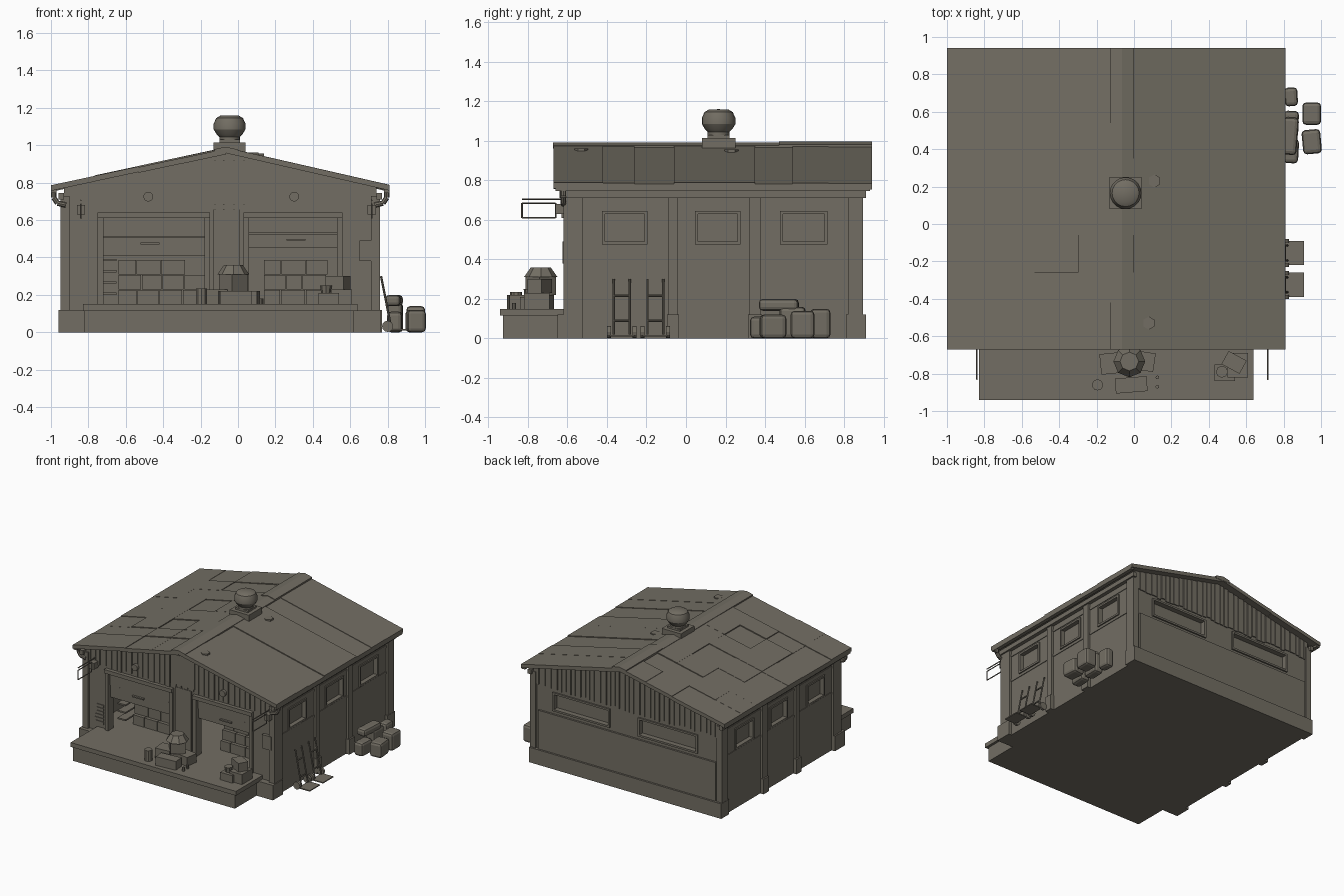
import bpy, bmesh, math, random
from mathutils import Matrix, Vector

random.seed(4)
cube = bpy.data.objects.get("Cube")
if cube:
    bpy.data.objects.remove(cube)

material = bpy.data.materials.new("weathered_grey_brown")
material.use_nodes = True
COLOUR = (0.17, 0.155, 0.125, 1)
material.diffuse_color = COLOUR
material.node_tree.nodes["Principled BSDF"].inputs["Base Color"].default_value = COLOUR

# Main dimensions
CX, HALF = -0.095, 0.835
FRONT, BACK = -0.6, 0.88
RIDGE_X, RIDGE_Z, EAVE_Z = -0.065, 0.985, 0.785
ROOF_ENDS = (-1.0, 0.81)
FLOOR = 0.15
DOORS = ((-0.72, -0.18, 0.41), (0.06, 0.53, 0.45))
DOOR_TOP = 0.61
SIDE_WINDOWS = ((-0.41, -0.21), (0.06, 0.26), (0.49, 0.7))
BACK_WINDOWS = ((-0.71, -0.21), (0.07, 0.55))
WIN_LOW, WIN_HIGH = 0.49, 0.63


def finish(name, bm):
    bmesh.ops.recalc_face_normals(bm, faces=bm.faces)
    mesh = bpy.data.meshes.new(name)
    bm.to_mesh(mesh)
    bm.free()
    mesh.materials.append(material)
    obj = bpy.data.objects.new(name, mesh)
    bpy.context.scene.collection.objects.link(obj)
    return obj


def add_box(bm, x0, x1, y0, y1, z0, z1, turn=0):
    centre = Vector((x0 + x1, y0 + y1, z0 + z1)) / 2
    size = (abs(x1 - x0), abs(y1 - y0), abs(z1 - z0), 1)
    matrix = Matrix.Translation(centre) @ Matrix.Rotation(turn, 4, 'Z') @ Matrix.Diagonal(size)
    bmesh.ops.create_cube(bm, size=1, matrix=matrix)


def boxes(name, *items):
    bm = bmesh.new()
    for item in items:
        add_box(bm, *item)
    return finish(name, bm)


def add_prism(bm, outline, y0, y1):
    """Extrude an x-z outline along y."""
    face = bm.faces.new([bm.verts.new((x, y0, z)) for x, z in outline])
    extruded = bmesh.ops.extrude_face_region(bm, geom=[face])["geom"]
    verts = [v for v in extruded if isinstance(v, bmesh.types.BMVert)]
    bmesh.ops.translate(bm, verts=verts, vec=(0, y1 - y0, 0))


def add_rod(bm, a, b, radius, top=None, sides=8):
    a, b = Vector(a), Vector(b)
    spin = (b - a).to_track_quat('Z', 'Y').to_matrix().to_4x4()
    bmesh.ops.create_cone(bm, cap_ends=True, segments=sides, radius1=radius,
                          radius2=radius if top is None else top, depth=(b - a).length,
                          matrix=Matrix.Translation((a + b) / 2) @ spin)


def rods(name, radius, *pairs):
    bm = bmesh.new()
    for a, b in pairs:
        add_rod(bm, a, b, radius)
    return finish(name, bm)


def roof_z(x):
    end = ROOF_ENDS[x > RIDGE_X]
    return RIDGE_Z + (EAVE_Z - RIDGE_Z) * (x - RIDGE_X) / (end - RIDGE_X)


def frame(a0, a1, z0, z1, w, place):
    """Four bars around an opening; place maps (a, b, z, z) to a box."""
    return [place(a0 - w, a0, z0 - w, z1 + w), place(a1, a1 + w, z0 - w, z1 + w),
            place(a0, a1, z1, z1 + w), place(a0, a1, z0 - w, z0)]


# Gabled shell, hollowed, with door openings and window recesses
left_x, right_x = CX - HALF, CX + HALF
bm = bmesh.new()
add_prism(bm, [(left_x, 0), (right_x, 0), (right_x, roof_z(right_x) - 0.02),
               (RIDGE_X, RIDGE_Z - 0.02), (left_x, roof_z(left_x) - 0.02)], FRONT, BACK)
shell = finish("walls", bm)
bm = bmesh.new()
add_box(bm, left_x + 0.06, right_x - 0.06, FRONT + 0.05, BACK - 0.06, FLOOR, 0.7)
rooms = finish("room_cutter", bm)
bm = bmesh.new()
for x0, x1, _ in DOORS:
    add_box(bm, x0, x1, FRONT - 0.1, FRONT + 0.1, FLOOR, DOOR_TOP)
for y0, y1 in SIDE_WINDOWS:
    for wall in (left_x, right_x):
        add_box(bm, wall - 0.025, wall + 0.025, y0, y1, WIN_LOW, WIN_HIGH)
for x0, x1 in BACK_WINDOWS:
    add_box(bm, x0, x1, BACK - 0.03, BACK + 0.1, 0.47, 0.59)
openings = finish("opening_cutter", bm)
bpy.context.view_layer.objects.active = shell
for cutter in (rooms, openings):
    mod = shell.modifiers.new("cut", 'BOOLEAN')
    mod.operation, mod.solver, mod.object = 'DIFFERENCE', 'EXACT', cutter
    bpy.ops.object.modifier_apply(modifier=mod.name)
    bpy.data.objects.remove(cutter)

# Loading platform and plinths
boxes("platform", (-0.82, 0.62, -0.925, FRONT, 0, 0.12), (-0.83, 0.64, -0.94, FRONT, 0.115, FLOOR))
boxes("front_plinths", (-0.96, -0.82, -0.65, -0.52, 0, 0.12), (0.62, 0.765, -0.65, -0.52, 0, 0.12))
boxes("back_plinth", (left_x - 0.02, right_x + 0.02, 0.81, 0.91, 0, 0.12))
boxes("back_panel", (left_x + 0.04, right_x - 0.05, BACK, 0.895, 0.12, 0.43))

# Side pilasters, beams, siding and windows
for label, s, wall in (("right", -1, left_x), ("left", 1, right_x)):
    posts = ((FRONT - 0.02, -0.52), (-0.09, -0.04), (0.32, 0.38), (0.82, 0.895))
    boxes(label + "_pilasters", *[(wall - s * 0.03, wall + s * 0.018, a, b, 0, 0.73) for a, b in posts])
    boxes(label + "_pilaster_feet",
          *[(wall, wall + s * 0.03, a - 0.005, b + 0.005, 0, 0.12) for a, b in posts[1:3]])
    boxes(label + "_eave_beam", (wall, wall + s * 0.03, FRONT - 0.04, 0.91, 0.71, 0.745))
    boxes(label + "_siding", *[(wall, wall + s * 0.005, FRONT, BACK, z, z + 0.02) for z in (0.45, 0.66)])
    bars = []
    for y0, y1 in SIDE_WINDOWS:
        bars += frame(y0, y1, WIN_LOW, WIN_HIGH, 0.015,
                      lambda a, b, z0, z1: (wall - s * 0.01, wall + s * 0.01, a, b, z0, z1))
    boxes(label + "_window_frames", *bars)

bars = []
for x0, x1 in BACK_WINDOWS:
    bars += frame(x0, x1, 0.47, 0.59, 0.015, lambda a, b, z0, z1: (a, b, BACK - 0.01, BACK + 0.012, z0, z1))
boxes("back_window_frames", *bars)

# Vertical planks on both gables, corner posts
for name, y0, y1, low in (("front_planks", FRONT - 0.008, FRONT, 0.65), ("back_planks", BACK, BACK + 0.008, 0.63)):
    bm = bmesh.new()
    x = left_x + 0.01
    while x < right_x - 0.03:
        w = random.uniform(0.03, 0.05)
        z = min(roof_z(x), roof_z(x + w)) - 0.025
        add_box(bm, x, x + w, y0, y1, low + random.uniform(-0.01, 0.01), z)
        x += w + 0.006
    finish(name, bm)
boxes("gable_panel", (-0.17, 0.045, FRONT - 0.015, FRONT, 0.68, 0.92))
boxes("centre_pier", (-0.13, 0.01, FRONT - 0.012, FRONT, FLOOR, 0.66))
boxes("wall_bricks", *[(-0.85 + random.uniform(0, 0.02), -0.77, FRONT - 0.006, FRONT, 0.18 + i * 0.027, 0.2 + i * 0.027)
                       for i in range(6)])

# Doorways: posts, lintels and half-raised doors
for i, (x0, x1, low) in enumerate(DOORS):
    boxes(f"doorway_{i}", (x0 - 0.03, x0, FRONT - 0.02, FRONT + 0.04, FLOOR, DOOR_TOP),
          (x1, x1 + 0.03, FRONT - 0.02, FRONT + 0.04, FLOOR, DOOR_TOP),
          (x0 - 0.03, x1 + 0.03, FRONT - 0.03, FRONT + 0.04, DOOR_TOP, DOOR_TOP + 0.03))
    half = (low + DOOR_TOP) / 2
    boxes(f"raised_door_{i}", (x0, x1, FRONT + 0.005, FRONT + 0.025, half, DOOR_TOP),
          (x0, x1, FRONT + 0.012, FRONT + 0.03, low, half - 0.004),
          (x0 + 0.2, x0 + 0.3, FRONT - 0.005, FRONT + 0.02, half - 0.04, half - 0.03))

# Stored goods and shelves seen through the doors
bm = bmesh.new()
for x0, x1, _ in DOORS:
    for row in range(3):
        x = x0 + 0.08
        while x < x1 - 0.1:
            w = random.uniform(0.08, 0.13)
            add_box(bm, x, x + w, -0.42 + row * 0.02, -0.25, FLOOR + row * 0.08, FLOOR + row * 0.08 + 0.076)
            x += w + 0.005
finish("stored_crates", bm)
boxes("shelves", *[(-0.72, -0.65, -0.5, -0.2, z, z + 0.012) for z in (0.2, 0.26, 0.32, 0.38)])

# Roof sheets: small uneven patches on one slope, long strips on the other
SEAMS = (-0.67, -0.42, -0.26, -0.06, 0.13, 0.35, 0.54, 0.72, 0.94)
for name, end, parts in (("right_roof", ROOF_ENDS[0], 4), ("left_roof", ROOF_ENDS[1], 1)):
    bm = bmesh.new()
    for y0, y1 in zip(SEAMS, SEAMS[1:]):
        for k in range(parts):
            a, b = [RIDGE_X + (end - RIDGE_X) * j / parts for j in (k, k + 1)]
            lift = random.uniform(-0.004, 0.005)
            za, zb = roof_z(a) + lift, roof_z(b) + lift
            add_prism(bm, [(a, za), (b, zb), (b, zb - 0.03), (a, za - 0.03)], y0, y1)
    finish(name, bm)
for name, y0, y1, rise in (("back_ridge_cap", 0.47, 0.942, 0.012), ("front_ridge_cap", -0.672, 0.47, 0.007)):
    bm = bmesh.new()
    a, b = -0.125, 0.0
    add_prism(bm, [(a, roof_z(a) - 0.01), (a, roof_z(a) + rise), (RIDGE_X, RIDGE_Z + rise),
                   (b, roof_z(b) + rise), (b, roof_z(b) - 0.01)], y0, y1)
    finish(name, bm)
bm = bmesh.new()
for x, y in ((0.11, 0.23), (0.08, -0.53)):
    add_rod(bm, (x, y, roof_z(x) - 0.01), (x, y, roof_z(x) + 0.01), 0.035, sides=6)
finish("roof_patches", bm)

# Gutters and downpipe elbows
for s, end, wall in ((-1, ROOF_ENDS[0], left_x), (1, ROOF_ENDS[1], right_x)):
    x = end - s * 0.015
    boxes("gutter", (end, end - s * 0.03, -0.66, 0.93, 0.745, 0.775))
    path = [(x, -0.62, 0.75), (x, -0.62, 0.72), (x - s * 0.02, -0.62, 0.69), (wall - s * 0.01, -0.62, 0.68)]
    rods("downpipe_elbow", 0.014, *zip(path, path[1:]))

# Chimney with a rounded cowl
boxes("chimney_base", (-0.13, 0.04, 0.08, 0.25, 0.93, 1.015), (-0.1, 0.01, 0.11, 0.22, 1.0, 1.03))
bm = bmesh.new()
profile = ((0, 1.02), (0.055, 1.02), (0.055, 1.045), (0.07, 1.06), (0.085, 1.085), (0.085, 1.115),
           (0.072, 1.145), (0.05, 1.158), (0, 1.16))
verts = [bm.verts.new((r, 0, z)) for r, z in profile]
edges = [bm.edges.new(pair) for pair in zip(verts, verts[1:])]
bmesh.ops.spin(bm, geom=verts + edges, cent=(0, 0, 0), axis=(0, 0, 1), angle=math.tau, steps=20)
bmesh.ops.remove_doubles(bm, verts=bm.verts, dist=0.0005)
cowl = finish("chimney_cowl", bm)
cowl.location = (-0.045, 0.165, 0)
bpy.ops.object.select_all(action='DESELECT')
cowl.select_set(True)
bpy.context.view_layer.objects.active = cowl
bpy.ops.object.shade_smooth_by_angle()

# Front fittings: round vents, lamps, notice box, hanging frames
bm = bmesh.new()
for x in (-0.48, 0.3):
    add_rod(bm, (x, FRONT, 0.725), (x, FRONT - 0.03, 0.725), 0.026, sides=12)
finish("gable_vents", bm)
for x in (-0.84, 0.715):
    boxes("wall_lamp", (x - 0.022, x + 0.022, -0.66, FRONT, 0.63, 0.68))
    corners = [(x, y, z) for y, z in ((-0.66, 0.61), (-0.83, 0.61), (-0.83, 0.685), (-0.66, 0.685))]
    rods("hanging_frame", 0.004, *zip(corners, corners[1:] + corners[:1]),
         ((x, FRONT, 0.705), (x, -0.83, 0.705)))
boxes("notice_box", (0.65, 0.73, FRONT - 0.025, FRONT, 0.38, 0.49))

# Goods on the platform
boxes("centre_crates", (-0.18, -0.06, -0.8, -0.69, FLOOR, 0.23, 0.1), (-0.05, 0.11, -0.78, -0.68, FLOOR, 0.22, -0.15),
      (-0.08, 0.03, -0.79, -0.68, 0.22, 0.31, 0.7), (-0.1, 0.07, -0.9, -0.82, FLOOR, 0.22, 0.08))
boxes("corner_crates", (0.43, 0.54, -0.84, -0.75, FLOOR, 0.21), (0.5, 0.61, -0.82, -0.69, FLOOR, 0.23),
      (0.48, 0.59, -0.78, -0.7, 0.23, 0.3, -0.5))
bm = bmesh.new()
add_rod(bm, (-0.025, -0.735, 0.31), (-0.025, -0.735, 0.36), 0.085, 0.05)
add_rod(bm, (-0.195, -0.86, FLOOR), (-0.195, -0.86, 0.235), 0.03, sides=10)
add_rod(bm, (0.47, -0.79, 0.21), (0.47, -0.79, 0.25), 0.025, 0.032)
for y in (-0.82, -0.87):
    add_rod(bm, (0.125, y, FLOOR), (0.125, y, 0.18), 0.01)
finish("cans_and_basin", bm)

# Sacks beside the wall
for x, y, z, w, d, h in ((0.84, 0.68, 0, 0.07, 0.1, 0.15), (0.84, 0.54, 0, 0.08, 0.13, 0.16),
                         (0.84, 0.39, 0, 0.08, 0.13, 0.11), (0.95, 0.59, 0, 0.1, 0.12, 0.14),
                         (0.95, 0.44, 0, 0.1, 0.13, 0.12), (0.835, 0.47, 0.14, 0.08, 0.2, 0.06)):
    sack = boxes("sack", (x - w / 2, x + w / 2, y - d / 2, y + d / 2, z, z + h, random.uniform(-0.1, 0.1)))
    bevel = sack.modifiers.new("round", 'BEVEL')
    bevel.width, bevel.segments = 0.02, 2

# Two hand trucks leaning on the wall
for y0, y1 in ((-0.39, -0.26), (-0.22, -0.09)):
    boxes("truck_toe_plate", (0.81, 0.91, y0, y1, 0.01, 0.018))
    posts = [((0.82, y, 0.02), (0.765, y, 0.3)) for y in (y0 + 0.025, y1 - 0.025)]
    bars = [((0.82 - 0.055 * t, y0 + 0.025, 0.02 + 0.28 * t), (0.82 - 0.055 * t, y1 - 0.025, 0.02 + 0.28 * t))
            for t in (0.25, 0.7)]
    rods("truck_frame", 0.006, *posts, *bars)
    bm = bmesh.new()
    for y in (y0, y1):
        add_rod(bm, (0.8, y - 0.01, 0.032), (0.8, y + 0.01, 0.032), 0.03, sides=12)
    finish("truck_wheels", bm)
